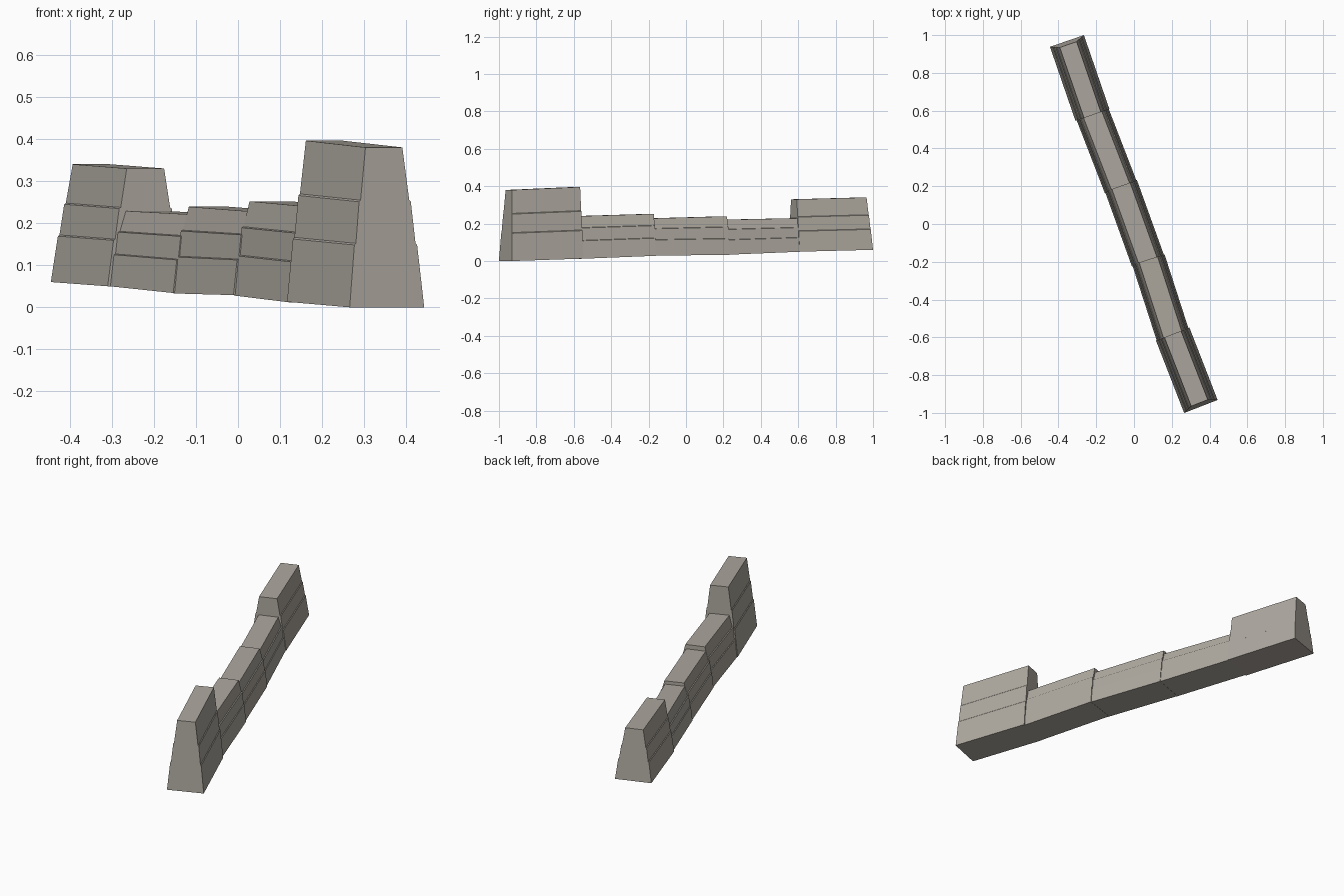
import bpy
import bmesh
from mathutils import Vector

cube = bpy.data.objects.get("Cube")
if cube:
    bpy.data.objects.remove(cube, do_unlink=True)

stone = bpy.data.materials.new("warm grey stone")
stone.use_nodes = True
COLOUR = (0.42, 0.39, 0.345, 1)
stone.diffuse_color = COLOUR
stone.node_tree.nodes["Principled BSDF"].inputs["Base Color"].default_value = COLOUR

# Half cross-sections: (half width, fraction of height), three stepped courses
TOWER = [(.095, 0), (.08, .39), (.076, .4), (.066, .66), (.062, .67), (.047, 1)]
WALL = [(.09, 0), (.081, .42), (.077, .43), (.071, .72), (.066, .73), (.051, 1)]


def section(name, half, start, end, batter=(0, 0)):
    """Loft one tapered wall section; each end is (x, y, bottom z, top z)."""
    p, q = Vector(start[:2]), Vector(end[:2])
    along = (q - p).normalized()
    across = Vector((-along.y, along.x))
    outline = [(w, f) for w, f in half] + [(-w, f) for w, f in reversed(half)]
    bm = bmesh.new()
    rings = []
    for centre, (low, high), lean in ((p, start[2:], batter[0]), (q, end[2:], batter[1])):
        ring = []
        for w, f in outline:
            spot = centre + across * w + along * lean * f
            ring.append(bm.verts.new((spot.x, spot.y, low + (high - low) * f)))
        rings.append(ring)
        bm.faces.new(ring)
    a, b = rings
    for i in range(len(a)):
        j = (i + 1) % len(a)
        bm.faces.new((a[i], a[j], b[j], b[i]))
    bmesh.ops.recalc_face_normals(bm, faces=bm.faces)
    mesh = bpy.data.meshes.new(name)
    bm.to_mesh(mesh)
    bm.free()
    mesh.materials.append(stone)
    bpy.context.collection.objects.link(bpy.data.objects.new(name, mesh))


# Tall end blocks, outer faces leaning inwards
section("front_end_block", TOWER, (.354, -.966, 0, .38), (.205, -.583, .013, .396), (.02, 0))
section("rear_end_block", TOWER, (-.22, .577, .05, .33), (-.355, .969, .06, .34), (0, -.02))

# Low wall between them
section("front_low_wall", WALL, (.206, -.59, .012, .24), (.076, -.188, .028, .252))
section("middle_low_wall", WALL, (.074, -.195, .029, .228), (-.069, .202, .033, .239))
section("rear_low_wall", WALL, (-.07, .195, .034, .221), (-.221, .585, .05, .229))
